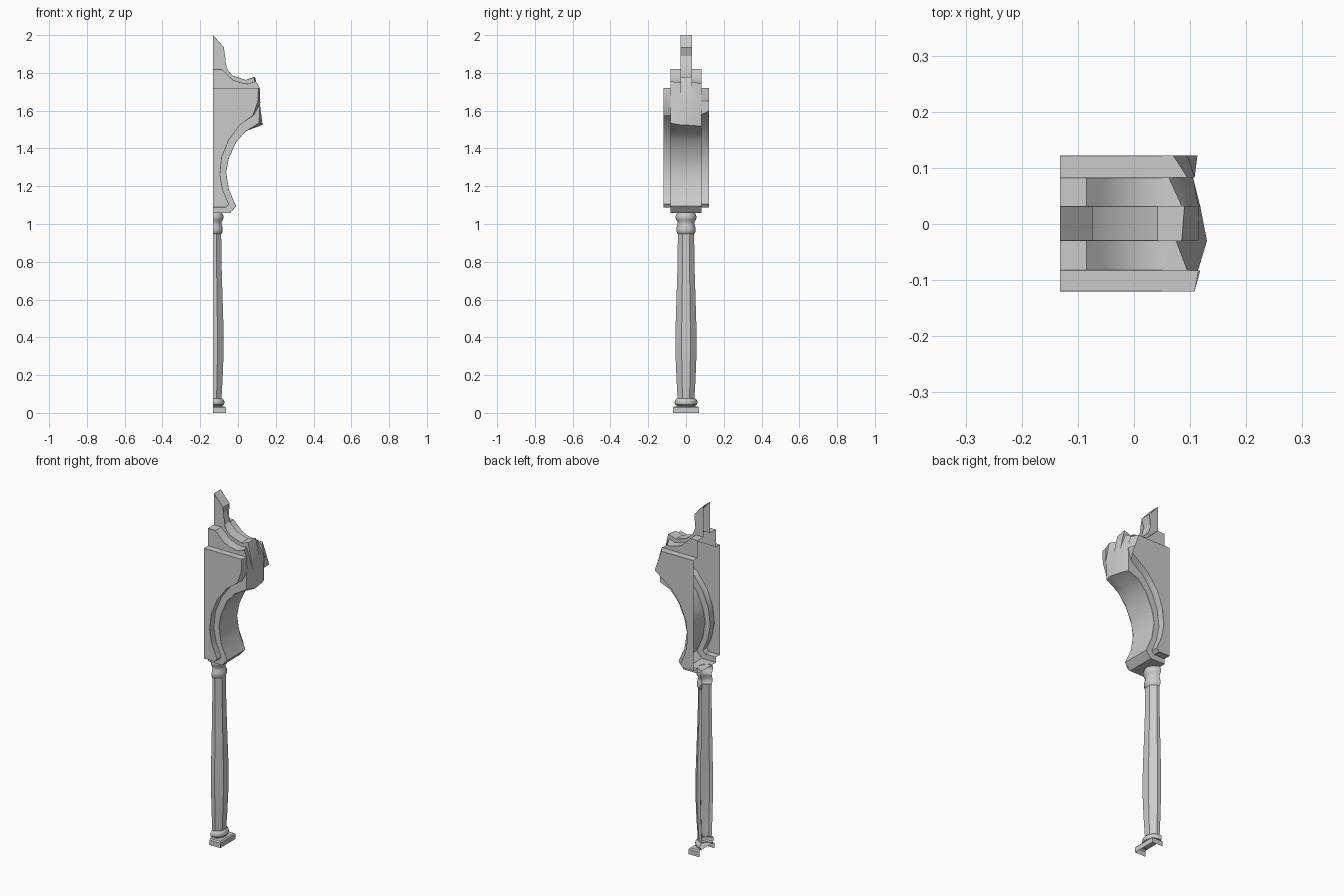
import bpy, bmesh, math

if "Cube" in bpy.data.objects:
    bpy.data.objects.remove(bpy.data.objects["Cube"])

BACK = -0.132  # open plane where the piece was split in half


def make_object(name, bm, smooth=None):
    bmesh.ops.recalc_face_normals(bm, faces=bm.faces)
    me = bpy.data.meshes.new(name)
    bm.to_mesh(me)
    bm.free()
    ob = bpy.data.objects.new(name, me)
    bpy.context.collection.objects.link(ob)
    if smooth:
        bpy.ops.object.select_all(action='DESELECT')
        bpy.context.view_layer.objects.active = ob
        ob.select_set(True)
        bpy.ops.object.shade_smooth_by_angle(angle=math.radians(smooth))
    return ob


# Broken arch: side profiles (x, z) of each layer
mid_top = [(BACK, 1.82), (-.085, 1.82), (-.055, 1.79), (-.026, 1.763), (.01, 1.75), (.05, 1.742)]
fin_top = [(BACK, 2.0), (-.074, 1.935), (-.09, 1.89), (-.074, 1.83), (-.026, 1.785), (.042, 1.763)]
body_top = [(x, 1.72) for x, z in mid_top]
body_arch = [(.01, 1.524), (-.048, 1.445), (-.085, 1.355), (-.095, 1.26), (-.08, 1.18),
             (-.048, 1.106), (-.063, 1.088), (BACK, 1.088)]
core_arch = [(.042, 1.492), (-.01, 1.434), (-.048, 1.35), (-.063, 1.275), (-.048, 1.18),
             (-.01, 1.095), (-.042, 1.058), (BACK, 1.058)]

# Rows across y: top profile, arch profile, three jagged break points
rows = [
    (-.12, body_top, body_arch, [(.108, 1.72), (.105, 1.65), (.08, 1.577)]),
    (-.083, body_top, body_arch, [(.115, 1.72), (.118, 1.64), (.085, 1.578)]),
    (-.083, mid_top, core_arch, [(.095, 1.755), (.114, 1.65), (.112, 1.535)]),
    (-.03, mid_top, core_arch, [(.075, 1.75), (.116, 1.63), (.13, 1.525)]),
    (-.03, fin_top, core_arch, [(.085, 1.775), (.116, 1.63), (.13, 1.525)]),
    (.032, fin_top, core_arch, [(.09, 1.78), (.115, 1.67), (.118, 1.522)]),
    (.032, mid_top, core_arch, [(.085, 1.753), (.115, 1.67), (.118, 1.522)]),
    (.083, mid_top, core_arch, [(.062, 1.743), (.105, 1.66), (.105, 1.518)]),
    (.083, body_top, body_arch, [(.095, 1.72), (.108, 1.65), (.09, 1.58)]),
    (.122, body_top, body_arch, [(.07, 1.72), (.095, 1.65), (.113, 1.6)]),
]
bm = bmesh.new()
grid = [[bm.verts.new((x, y, z)) for x, z in top + ends + arch] for y, top, arch, ends in rows]
for a, b in zip(grid, grid[1:]):
    for i in range(len(a) - 1):
        bm.faces.new((a[i], a[i + 1], b[i + 1], b[i]))
bm.faces.new(grid[0])
bm.faces.new(grid[-1][::-1])
bmesh.ops.recalc_face_normals(bm, faces=bm.faces)
# Small chamfers along the outer moulding edges
chamfer = []
for r in (0, 2, 4, 5, 7, 9):
    n = len(grid[r])
    for i in list(range(5)) + ([] if r in (4, 5) else list(range(9, n - 1))):
        chamfer.append(bm.edges.get((grid[r][i], grid[r][i + 1])))
bmesh.ops.bevel(bm, geom=chamfer, offset=.006, segments=1, affect='EDGES', clamp_overlap=True)
bmesh.ops.remove_doubles(bm, verts=bm.verts, dist=.0005)
bmesh.ops.dissolve_degenerate(bm, edges=bm.edges, dist=.0002)
make_object("broken_arch", bm, 30)


# Half turned parts, open at the back
def half_lathe(name, profile, angles, smooth, flat=False):
    bm = bmesh.new()
    rings = []
    for r, z in profile:
        ring = []
        for a in angles:
            # for the octagon, r is the distance to the flats
            k = r / math.cos(math.radians(22.5)) if flat and abs(a) < 90 else r
            t = math.radians(a)
            ring.append(bm.verts.new((BACK + k * math.cos(t), k * math.sin(t), z)))
        rings.append(ring)
    for a, b in zip(rings, rings[1:]):
        for i in range(len(a) - 1):
            bm.faces.new((a[i], a[i + 1], b[i + 1], b[i]))
    return make_object(name, bm, smooth)


round_angles = [-90 + 15 * i for i in range(13)]
half_lathe("column_shaft", [(.044, .07), (.05, .17), (.056, .32), (.055, .46), (.05, .62),
                            (.045, .78), (.043, .95)],
           [-90, -67.5, -22.5, 22.5, 67.5, 90], 25, flat=True)
half_lathe("base_ring", [(.05, .032), (.05, .04), (.058, .045), (.061, .055), (.058, .068),
                         (.05, .076), (.043, .076)], round_angles, 40)
half_lathe("capital_rings", [(.041, .945), (.047, .95), (.051, .965), (.051, .98), (.045, .995),
                             (.044, 1.01), (.052, 1.022), (.056, 1.035), (.053, 1.048),
                             (.047, 1.06)], round_angles, 40)

# Square plinth, open at the back and underneath
bm = bmesh.new()
loops = []
for d, z in [(.068, 0), (.068, .028), (.062, .035)]:
    loops.append([bm.verts.new((x, y, z)) for x, y in
                  [(BACK, -d), (BACK + d, -d), (BACK + d, d), (BACK, d)]])
for a, b in zip(loops, loops[1:]):
    for i in range(3):
        bm.faces.new((a[i], a[i + 1], b[i + 1], b[i]))
bm.faces.new(loops[-1])
make_object("plinth", bm)
